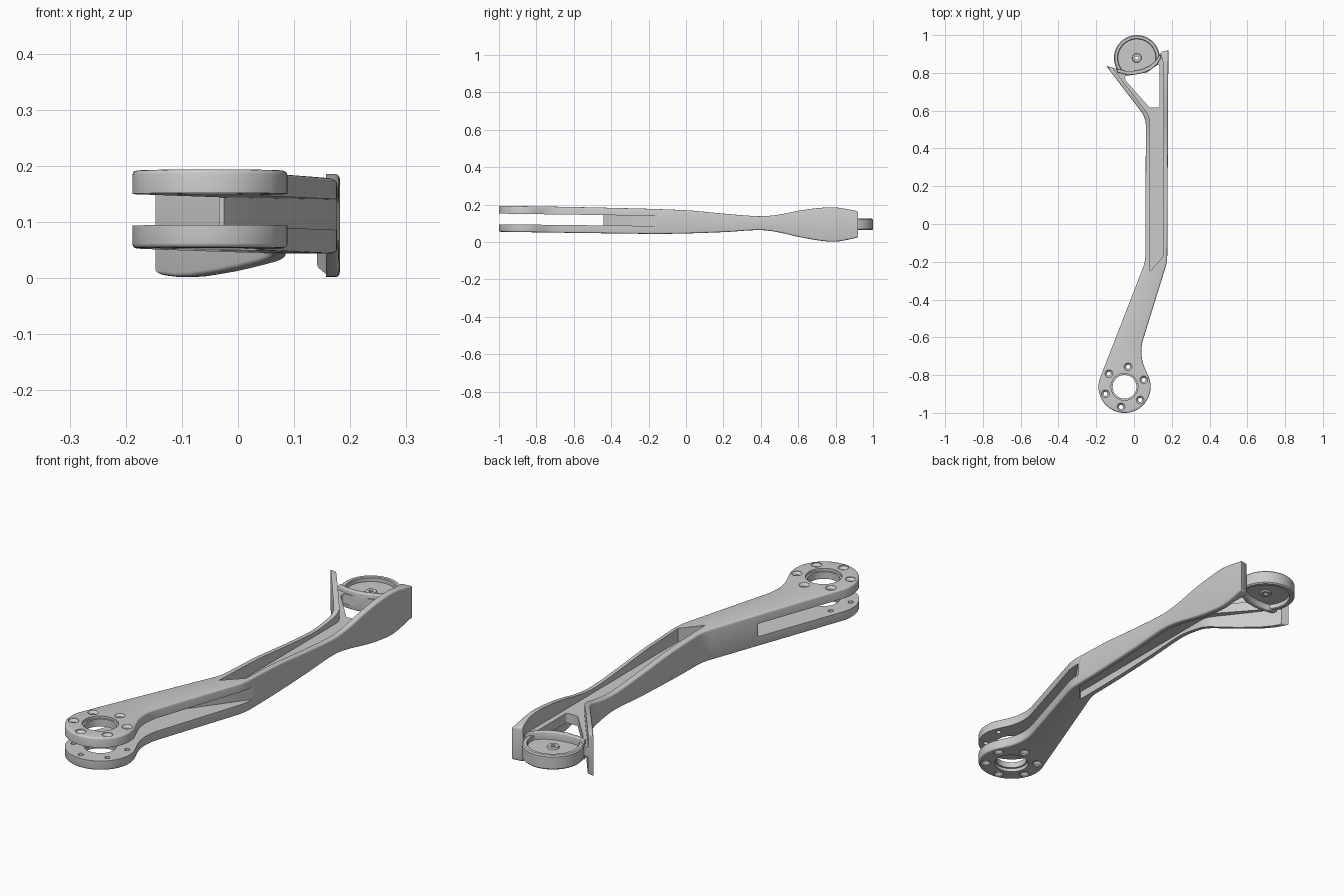
import bpy, bmesh
from math import sin, cos, radians, pi, tan
from mathutils import Vector

if "Cube" in bpy.data.objects:
    bpy.data.objects.remove(bpy.data.objects["Cube"])


def arc(cx, cy, r, a0, a1, n):
    """Points along a circular arc, angles in degrees."""
    return [(cx + r * cos(radians(a0 + (a1 - a0) * i / n)),
             cy + r * sin(radians(a0 + (a1 - a0) * i / n))) for i in range(n + 1)]


def fillet(p, c, q, r, n=10):
    """Round the corner c between p and q."""
    p, c, q = Vector(p), Vector(c), Vector(q)
    u, v = (p - c).normalized(), (q - c).normalized()
    half = u.angle(v) / 2
    mid = c + (u + v).normalized() * (r / sin(half))
    t0, t1 = c + u * (r / tan(half)) - mid, c + v * (r / tan(half)) - mid
    return [tuple(mid + t0.slerp(t1, i / n).normalized() * r) for i in range(n + 1)]


def rounded(pts, r):
    n = len(pts)
    return [p for i in range(n) for p in fillet(pts[i - 1], pts[i], pts[(i + 1) % n], r, 5)]


def curve(keys):
    """Smooth z(y) through the key points."""
    def f(y):
        y = min(max(y, keys[0][0]), keys[-1][0])
        i = next(k for k in range(len(keys) - 1) if y <= keys[k + 1][0])
        s = lambda k: ((keys[min(k + 1, len(keys) - 1)][1] - keys[max(k - 1, 0)][1]) /
                       (keys[min(k + 1, len(keys) - 1)][0] - keys[max(k - 1, 0)][0]))
        (y0, z0), (y1, z1) = keys[i], keys[i + 1]
        h = y1 - y0
        t = (y - y0) / h
        return (z0 * (2*t**3 - 3*t*t + 1) + z1 * (3*t*t - 2*t**3)
                + h * s(i) * (t**3 - 2*t*t + t) + h * s(i + 1) * (t**3 - t*t))
    return f


def finish(name, bm):
    bmesh.ops.recalc_face_normals(bm, faces=bm.faces)
    me = bpy.data.meshes.new(name)
    bm.to_mesh(me)
    bm.free()
    ob = bpy.data.objects.new(name, me)
    bpy.context.collection.objects.link(ob)
    return ob


def prism(name, pts, lo, hi, bevel=0, step=0):
    """Extrude a plan outline between lower and upper heights z(y)."""
    lo_f = lo if callable(lo) else lambda y: lo
    hi_f = hi if callable(hi) else lambda y: hi
    bm = bmesh.new()
    bot = bm.faces.new([bm.verts.new((x, y, 0)) for x, y in pts])
    top = bmesh.ops.extrude_face_region(bm, geom=[bot], use_keep_orig=True)
    bmesh.ops.translate(bm, vec=(0, 0, 1),
                        verts=[v for v in top['geom'] if isinstance(v, bmesh.types.BMVert)])
    bmesh.ops.recalc_face_normals(bm, faces=bm.faces)
    if bevel:
        rim = [e for e in bm.edges if abs(e.verts[0].co.z - e.verts[1].co.z) < 0.5]
        bmesh.ops.bevel(bm, geom=rim, offset=bevel, segments=3, profile=0.5, affect='EDGES')
    if step:
        y = -1 + step / 2
        while y < 1:
            bmesh.ops.bisect_plane(bm, geom=bm.verts[:] + bm.edges[:] + bm.faces[:],
                                   plane_co=(0, y, 0), plane_no=(0, 1, 0))
            y += step
    for v in bm.verts:
        z, y = v.co.z, v.co.y
        v.co.z = hi_f(y) - (1 - z) if z > 0.5 else lo_f(y) + z
    return finish(name, bm)


def lathe(name, profile, cx, cy, n=48):
    """Revolve a closed (radius, z) profile around a vertical axis."""
    bm = bmesh.new()
    rings = [[bm.verts.new((cx + r * cos(2*pi*i/n), cy + r * sin(2*pi*i/n), z))
              for r, z in profile] for i in range(n)]
    m = len(profile)
    for i in range(n):
        a, b = rings[i], rings[(i + 1) % n]
        for j in range(m):
            bm.faces.new((a[j], a[(j + 1) % m], b[(j + 1) % m], b[j]))
    return finish(name, bm)


def spindle(name, profile, cx, cy, n):
    """Solid stack of circles, capped, used for drilling."""
    bm = bmesh.new()
    rings = [[bm.verts.new((cx + r * cos(2*pi*i/n), cy + r * sin(2*pi*i/n), z))
              for i in range(n)] for r, z in profile]
    for a, b in zip(rings, rings[1:]):
        for i in range(n):
            bm.faces.new((a[i], a[(i + 1) % n], b[(i + 1) % n], b[i]))
    bm.faces.new(rings[0])
    bm.faces.new(rings[-1])
    return finish(name, bm)


def cut(ob, cutters):
    for c in cutters:
        c.hide_render = True
        m = ob.modifiers.new('cut', 'BOOLEAN')
        m.operation, m.solver, m.object = 'DIFFERENCE', 'EXACT', c
    dg = bpy.context.evaluated_depsgraph_get()
    me = bpy.data.meshes.new_from_object(ob.evaluated_get(dg))
    ob.modifiers.clear()
    ob.data = me
    for c in cutters:
        bpy.data.objects.remove(c)


# arm plan outline and side profile
cx, cy = -0.05, -0.862
end_arc = [(0.137, 0.9), (0.118, 0.868), (0.085, 0.838), (0.045, 0.82),
           (0.0, 0.811), (-0.045, 0.811), (-0.093, 0.822)]
r_in, r_bend, r_tip = (0.024, -0.69), (0.176, -0.2), (0.182, 0.92)
l_tip, l_fork, l_bend, l_in = (-0.147, 0.837), (0.063, 0.562), (0.06, -0.2), (-0.177, -0.811)
outline = (arc(cx, cy, 0.138, 159, 385, 44)
           + fillet((0.074, -0.80), r_in, r_bend, 0.22)
           + fillet(r_in, r_bend, r_tip, 0.25)
           + [r_tip, (0.147, 0.912)] + end_arc + [l_tip]
           + fillet(l_tip, l_fork, l_bend, 0.13)
           + fillet(l_fork, l_bend, l_in, 0.2))
z_top = curve([(-1, .194), (-.45, .184), (0, .17), (.2, .152), (.4, .138), (.5, .147),
               (.6, .167), (.7, .181), (.8, .185), (.92, .165)])
z_bot = curve([(-1, .055), (-.45, .047), (-.1, .044), (.2, .053), (.4, .064), (.5, .051),
               (.6, .028), (.7, .01), (.8, .002), (.92, .024)])
arm = prism('arm_body', outline, z_bot, z_top, bevel=0.008, step=0.037)

# slot between the two plates of the big end
slot = prism('slot_cutter', [(-.3, -1.1), (.3, -1.1), (.3, .02), (-.025, -.44), (-.3, -.44)],
             lambda y: .095 - .011 * (y + 1), lambda y: .152 - .014 * (y + 1))
# long pockets above and below the web, opening into the fork
pocket = [(.085, -.25), (.157, -.17), (.157, .84), (.137, .92), (.137, 1.0), (-.247, 1.0),
          *fillet((-.247, 1.0), (.085, .569), (.085, -.25), .1)]
pockets = [prism('pocket_cutter', pocket, a, b) for a, b in ((.12, 1.4), (-1.4, .078))]
# triangular window in the fork web
window = prism('window_cutter', rounded([(.135, .85), (.07, .803), (-.05, .782), (-.043, .758),
                                         (.083, .616), (.135, .616)], .008), -.5, .9)
# centre bore and countersunk bolt holes
bore = spindle('bore_cutter', [(.071, -.1), (.071, .068), (.063, .068), (.063, .181),
                               (.071, .181), (.071, .4)], cx, cy, 48)
bolts = [spindle('bolt_cutter', [(.021, -.1), (.021, .058), (.011, .068), (.011, .18),
                                 (.021, .19), (.021, .4)],
                 cx + .108 * cos(radians(80 + 60 * k)), cy + .108 * sin(radians(80 + 60 * k)), 20)
         for k in range(6)]
cut(arm, [slot, *pockets, window, bore, *bolts])

# curved wall closing the fork
inner = [(x + .006, y - .02) for x, y in end_arc]
wall = prism('fork_end_wall', end_arc + inner[::-1], .058, .138, bevel=.004)

# round end cup with a small hub, trimmed at the fork wall
cup = lathe('end_cup', [(.009, .08), (.022, .08), (.025, .086), (.1, .086), (.1, .067), (.103, .064),
                        (.116, .064), (.121, .069), (.121, .12), (.116, .125), (.103, .125),
                        (.1, .122), (.1, .106), (.025, .106), (.022, .113), (.009, .113)],
            .015, .879, 64)
trim = [(x, y - .006) for x, y in end_arc]
cut(cup, [prism('cup_trim_cutter', [(.25, .9)] + trim + [(-.25, .822), (-.25, .6), (.25, .6)],
                -.5, .9)])

# smooth shading with sharp edges kept
for ob in (arm, wall, cup):
    ob.select_set(True)
bpy.context.view_layer.objects.active = arm
bpy.ops.object.shade_smooth_by_angle(angle=radians(35))
